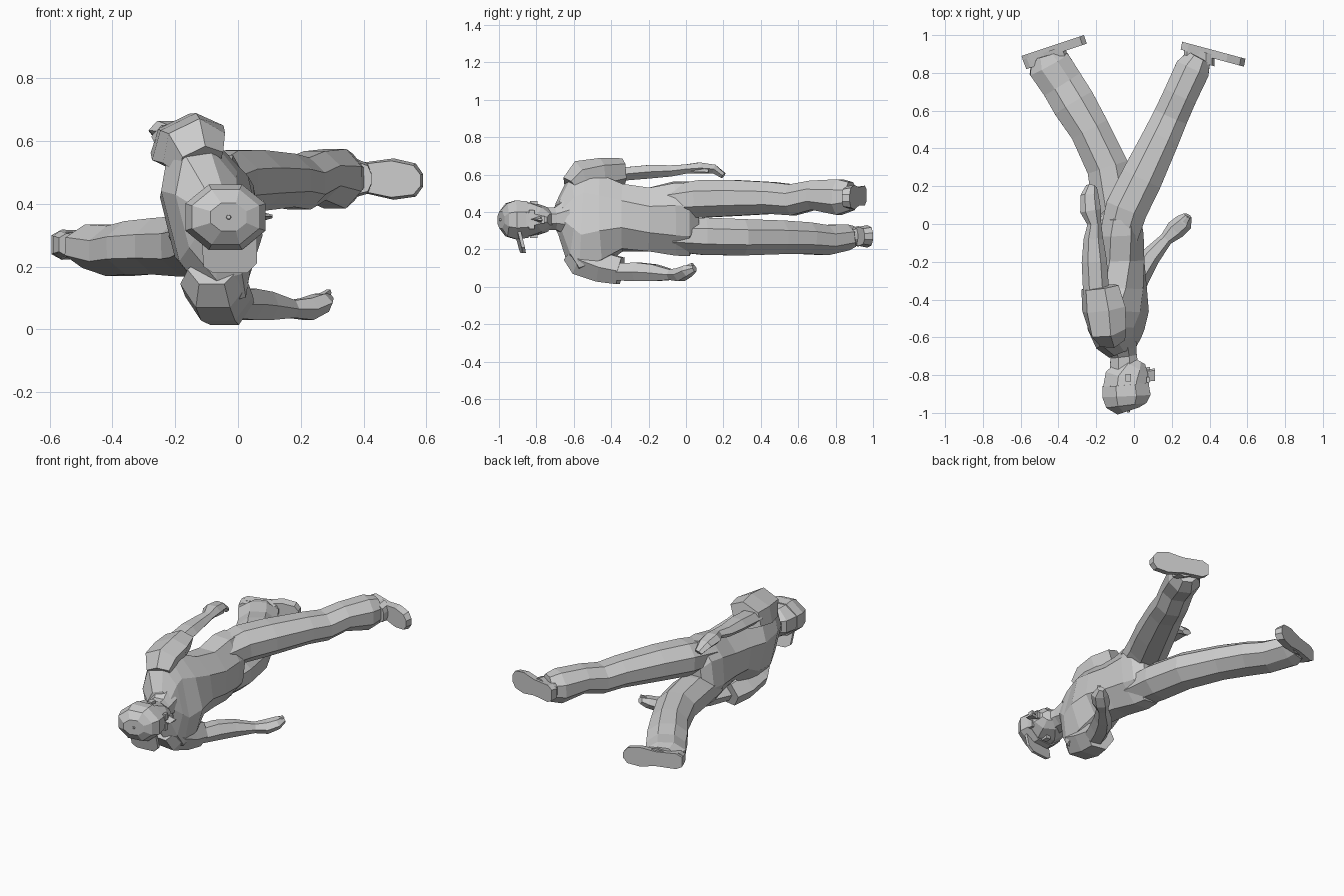
import bpy, bmesh, math
from mathutils import Vector


def finish(name, bm):
    bmesh.ops.recalc_face_normals(bm, faces=bm.faces)
    me = bpy.data.meshes.new(name)
    bm.to_mesh(me)
    bm.free()
    ob = bpy.data.objects.new(name, me)
    bpy.context.collection.objects.link(ob)
    return ob


def limb(name, rings, n=8, tilt=0.0):
    """Loft of rings (x, y, z, half width, half depth[, tilt]) square to the path."""
    bm = bmesh.new()
    pts = [Vector(r[:3]) for r in rings]
    k = 1 / math.cos(math.pi / n)
    loops = []
    for i, r in enumerate(rings):
        t = (pts[min(i + 1, len(pts) - 1)] - pts[max(i - 1, 0)]).normalized()
        a = r[5] if len(r) > 5 else tilt
        w = Vector((math.sin(a), 0, math.cos(a)))
        w = (w - t * w.dot(t)).normalized()
        d = t.cross(w)
        loop = []
        for j in range(n):
            th = 2 * math.pi * (j + 0.5) / n
            loop.append(bm.verts.new(pts[i] + w * math.cos(th) * r[3] * k + d * math.sin(th) * r[4] * k))
        loops.append(loop)
    for a, b in zip(loops, loops[1:]):
        for j in range(n):
            bm.faces.new((a[j], a[(j + 1) % n], b[(j + 1) % n], b[j]))
    bm.faces.new(loops[0])
    bm.faces.new(loops[-1])
    return finish(name, bm)


def slab(name, outline, origin, u, v, h, top=1.0):
    """Outline (u, v) raised along h, with its top narrowed in v."""
    bm = bmesh.new()
    o, u, v, h = map(Vector, (origin, u, v, h))
    lo = [bm.verts.new(o + u * a + v * b) for a, b in outline]
    hi = [bm.verts.new(o + u * a + v * b * top + h) for a, b in outline]
    bm.faces.new(lo)
    bm.faces.new(hi)
    n = len(lo)
    for i in range(n):
        bm.faces.new((lo[i], lo[(i + 1) % n], hi[(i + 1) % n], hi[i]))
    return finish(name, bm)


def box(name, c, s):
    outline = [(-.5, -.5), (.5, -.5), (.5, .5), (-.5, .5)]
    return slab(name, outline, (c[0], c[1] - s[1] / 2, c[2]), (s[0], 0, 0), (0, 0, s[2]), (0, s[1], 0))


# torso and hips, shoulders twisted against the hips
limb("torso", [
    (-0.06, -0.68, 0.37, 0.085, 0.07, -.25),
    (-0.08, -0.63, 0.37, 0.21, 0.105, -.25),
    (-0.095, -0.56, 0.36, 0.28, 0.125, -.25),
    (-0.085, -0.45, 0.36, 0.235, 0.145, -.24),
    (-0.075, -0.34, 0.37, 0.175, 0.135, -.14),
    (-0.075, -0.20, 0.36, 0.17, 0.13, 0),
    (-0.085, -0.06, 0.365, 0.195, 0.13, .08),
    (-0.085, 0.02, 0.365, 0.195, 0.115, .12),
    (-0.085, 0.07, 0.365, 0.10, 0.07, .15)])

# short sleeves, flaring from the shoulders
limb("upper_sleeve", [
    (-0.12, -0.61, 0.53, 0.06, 0.07), (-0.14, -0.56, 0.578, 0.085, 0.095),
    (-0.16, -0.45, 0.595, 0.075, 0.11), (-0.18, -0.335, 0.61, 0.06, 0.095)], n=6, tilt=-.45)
limb("lower_sleeve", [
    (-0.08, -0.61, 0.19, 0.06, 0.07), (-0.075, -0.56, 0.145, 0.085, 0.095),
    (-0.06, -0.45, 0.105, 0.08, 0.095), (-0.04, -0.35, 0.085, 0.072, 0.08)], n=6, tilt=0)

# arms with tapered hands
limb("upper_arm", [
    (-0.20, -0.37, 0.60, 0.035, 0.06), (-0.21, -0.20, 0.615, 0.036, 0.058),
    (-0.215, -0.08, 0.62, 0.03, 0.045), (-0.21, 0.00, 0.63, 0.024, 0.032),
    (-0.23, 0.07, 0.635, 0.03, 0.048), (-0.235, 0.15, 0.63, 0.024, 0.042),
    (-0.225, 0.20, 0.595, 0.015, 0.025)], n=6)
limb("lower_arm", [
    (-0.02, -0.37, 0.08, 0.045, 0.055), (0.03, -0.26, 0.08, 0.05, 0.055),
    (0.09, -0.17, 0.075, 0.045, 0.045), (0.17, -0.08, 0.065, 0.028, 0.03),
    (0.22, -0.03, 0.065, 0.035, 0.045), (0.265, 0.01, 0.085, 0.03, 0.042),
    (0.285, 0.045, 0.10, 0.018, 0.02)], n=6)
limb("lower_thumb", [(0.255, -0.01, 0.09, 0.015, 0.015), (0.29, 0.035, 0.122, 0.006, 0.008)], n=4)
limb("upper_thumb", [(-0.20, 0.03, 0.63, 0.014, 0.016), (-0.19, 0.12, 0.62, 0.008, 0.01)], n=4)

# striding trouser legs with knees and flared cuffs
limb("front_leg", [
    (-0.085, -0.08, 0.455, 0.085, 0.10), (-0.04, 0.08, 0.47, 0.10, 0.112),
    (0.04, 0.24, 0.475, 0.097, 0.11), (0.145, 0.46, 0.475, 0.085, 0.098),
    (0.195, 0.57, 0.465, 0.083, 0.092), (0.245, 0.68, 0.49, 0.078, 0.09),
    (0.31, 0.82, 0.48, 0.095, 0.092), (0.345, 0.885, 0.485, 0.075, 0.065)])
limb("rear_leg", [
    (-0.09, -0.08, 0.275, 0.085, 0.105), (-0.105, 0.10, 0.27, 0.10, 0.115),
    (-0.14, 0.30, 0.265, 0.097, 0.11), (-0.235, 0.50, 0.265, 0.09, 0.105),
    (-0.32, 0.64, 0.26, 0.085, 0.115), (-0.38, 0.74, 0.25, 0.08, 0.112),
    (-0.45, 0.845, 0.265, 0.07, 0.115), (-0.465, 0.895, 0.27, 0.055, 0.08)])

# shoes share one sole outline
sole = [(0, -.5), (.1, -.8), (.45, -.75), (.72, -1), (.93, -.8), (1, -.3),
        (1, .3), (.93, .8), (.72, 1), (.45, .75), (.1, .8), (0, .5)]
slab("front_shoe", sole, (0.255, 0.965, 0.49), (0.335, -0.09, -0.015), (0, 0, 0.066),
     (-0.008, -0.042, 0), .88)
slab("front_instep", sole, (0.265, 0.94, 0.49), (0.16, -0.045, -0.01), (0, 0, 0.06),
     (0.0, -0.06, 0), .85)
slab("rear_shoe", sole, (-0.595, 0.89, 0.27), (0.33, 0.11, 0), (0, 0, 0.06),
     (0.015, -0.045, 0), .85)
slab("rear_instep", sole, (-0.59, 0.87, 0.27), (0.22, 0.073, 0), (0, 0, 0.055),
     (0.02, -0.05, 0), .8)

# neck, head and cap
limb("neck", [(-0.07, -0.64, 0.37, 0.10, 0.085), (-0.055, -0.70, 0.365, 0.06, 0.07),
              (-0.05, -0.80, 0.36, 0.06, 0.08)])
limb("head", [
    (0.02, -0.72, 0.36, 0.03, 0.045), (0.0, -0.755, 0.36, 0.065, 0.085),
    (-0.035, -0.82, 0.36, 0.088, 0.12), (-0.04, -0.88, 0.36, 0.095, 0.125)])
limb("cap", [
    (-0.045, -0.85, 0.36, 0.098, 0.122), (-0.04, -0.91, 0.358, 0.104, 0.128),
    (-0.04, -0.96, 0.358, 0.088, 0.108), (-0.03, -0.99, 0.358, 0.045, 0.06)])
limb("cap_button", [(-0.03, -0.985, 0.358, 0.008, 0.008), (-0.03, -0.998, 0.358, 0.006, 0.006)], n=6)
slab("cap_visor", [(-.08, .09), (-.085, .02), (-.08, -.06), (-.05, -.08), (.06, -.08), (.09, -.05), (.09, .09)],
     (-0.03, -0.90, 0.26), (1, 0.1, 0), (0, -0.25, 1), (0, 0.018, 0))

# face details
for side in (-1, 1):
    box("ear", (-0.03, -0.815, 0.36 + side * 0.09), (0.03, 0.04, 0.02))
    box("glasses_lens", (0.074, -0.825, 0.36 + side * 0.032), (0.016, 0.03, 0.04))
slab("nose", [(-.035, 0), (.02, -.018), (.03, 0), (.02, .018)], (0.065, -0.80, 0.36),
     (0, 1, 0), (0, 0, 1), (0.045, 0.005, 0), .3)
box("mouth", (0.075, -0.765, 0.36), (0.02, 0.015, 0.04))
